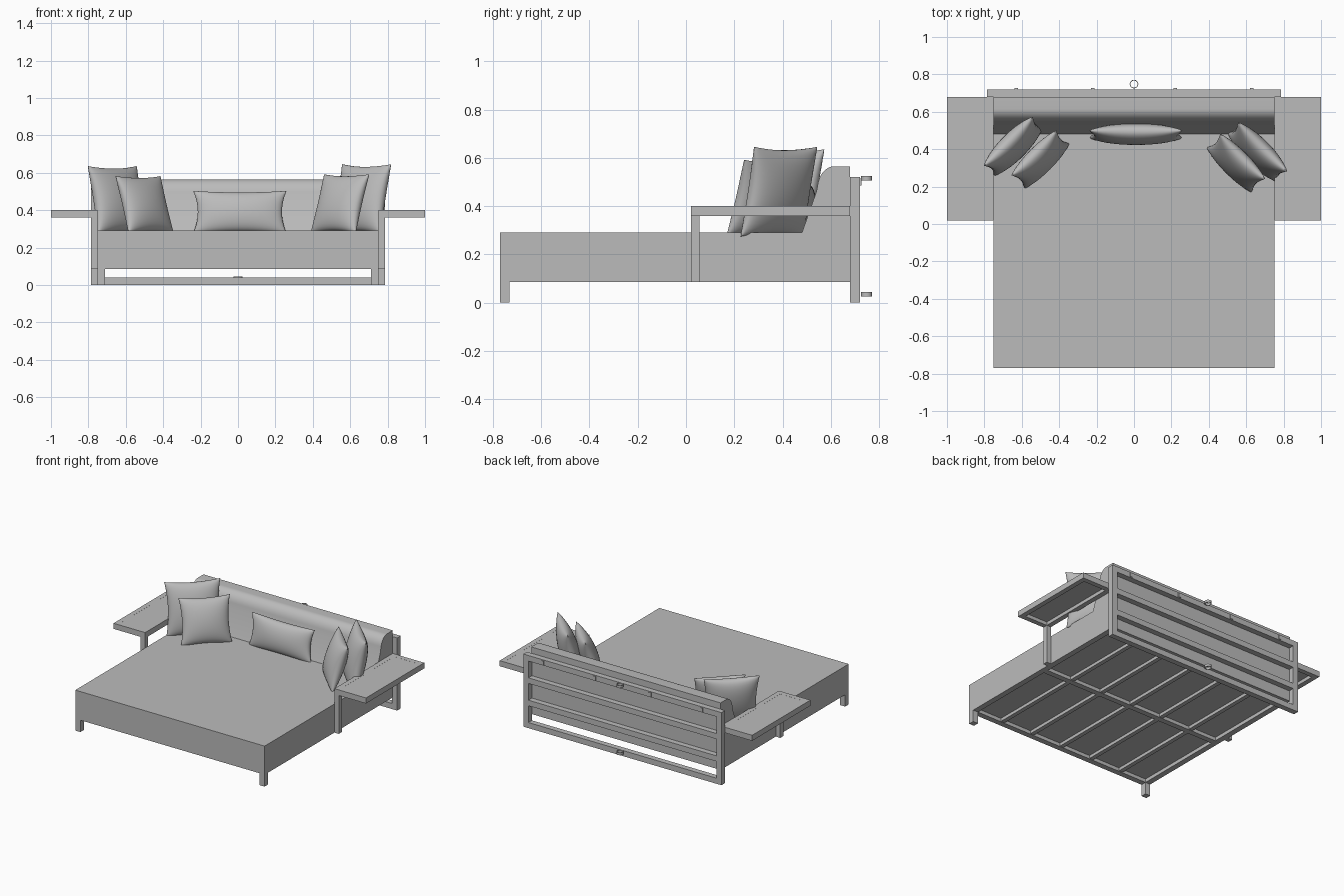
import bpy, bmesh, math
from mathutils import Vector

old = bpy.data.objects.get("Cube")
if old:
    bpy.data.objects.remove(old, do_unlink=True)

GREY = (0.5, 0.5, 0.5, 1)
mat = bpy.data.materials.new("plain grey")
mat.use_nodes = True
mat.diffuse_color = GREY
mat.node_tree.nodes["Principled BSDF"].inputs["Base Color"].default_value = GREY


def finish(name, bm, smooth=False):
    bmesh.ops.recalc_face_normals(bm, faces=bm.faces)
    mesh = bpy.data.meshes.new(name)
    bm.to_mesh(mesh)
    bm.free()
    mesh.materials.append(mat)
    ob = bpy.data.objects.new(name, mesh)
    bpy.context.scene.collection.objects.link(ob)
    if smooth:
        bpy.ops.object.select_all(action='DESELECT')
        ob.select_set(True)
        bpy.context.view_layer.objects.active = ob
        bpy.ops.object.shade_smooth_by_angle(angle=math.radians(40))
    return ob


def box(name, x, y, z):
    """Box from (low, high) ranges on each axis."""
    bm = bmesh.new()
    bmesh.ops.create_cube(bm, size=1)
    for v in bm.verts:
        v.co = Vector([r[0] if c < 0 else r[1] for c, r in zip(v.co, (x, y, z))])
    return finish(name, bm)


def span(c, width):
    return (c - width / 2, c + width / 2)


def side_span(s, a, b):
    return tuple(sorted((s * a, s * b)))


def pillow(name, w, h, t, loc, turn, lean, n=20):
    """Plump cushion with pinched edges and pointed corners."""
    bm = bmesh.new()
    bmesh.ops.create_grid(bm, x_segments=n, y_segments=n, size=1)
    back = bmesh.ops.duplicate(bm, geom=bm.verts[:] + bm.edges[:] + bm.faces[:])
    back = {g for g in back["geom"] if isinstance(g, bmesh.types.BMVert)}
    for v in bm.verts:
        u, k = (math.sin(c * math.pi / 2) for c in v.co.xy)
        puff = max(0, (1 - u * u) * (1 - k * k)) ** 0.45 * t / 2
        v.co = (w / 2 * u * (1 - 0.1 * (1 - k * k)),
                puff if v in back else -puff,
                h / 2 * k * (1 - 0.08 * (1 - u * u)))
    bmesh.ops.remove_doubles(bm, verts=bm.verts, dist=0.0001)
    ob = finish(name, bm, True)
    ob.location = loc
    ob.rotation_euler = (-math.radians(lean), 0, math.radians(turn))


# Mattress and the frame beneath it
FLOOR = 0.085
RAIL = 0.04
box("mattress", (-0.75, 0.75), (-0.77, 0.68), (0.11, 0.29))
for s, side in ((-1, "right"), (1, "left")):
    box(side + "_bed_rail", side_span(s, 0.71, 0.75), (-0.77, 0.68), (FLOOR, 0.11))
    box(side + "_front_leg", side_span(s, 0.71, 0.75), (-0.77, -0.73), (0, FLOOR))
for y, name in ((-0.75, "front"), (-0.045, "middle"), (0.66, "back")):
    box(name + "_bed_rail", (-0.71, 0.71), span(y, RAIL), (FLOOR, 0.11))
for i in range(5):
    box("bed_slat", span((i - 2) * 0.25, 0.03), (-0.73, 0.64), (FLOOR + 0.003, 0.11))

# Back frame: posts, four rails, small hinge plates and two rings
for s, side in ((-1, "right"), (1, "left")):
    box(side + "_back_post", side_span(s, 0.745, 0.785), (0.68, 0.72), (0, 0.52))
for i in range(4):
    box("back_rail", (-0.745, 0.745), (0.68, 0.72), (i * 0.16, i * 0.16 + RAIL))
for x in (-0.63, -0.22, 0.22, 0.63):
    box("hinge_plate", span(x, 0.02), (0.72, 0.726), (0.485, 0.515))
for z in (0.035, 0.515):
    bm = bmesh.new()
    rings = []
    for r, dz in ((0.023, -1), (0.023, 1), (0.019, 1), (0.019, -1)):
        rings.append([bm.verts.new((r * math.cos(a * math.pi / 12),
                                    0.748 + r * math.sin(a * math.pi / 12),
                                    z + dz * 0.009)) for a in range(24)])
    for j in range(4):
        p, q = rings[j], rings[(j + 1) % 4]
        for a in range(24):
            b = (a + 1) % 24
            bm.faces.new((p[a], p[b], q[b], q[a]))
    finish("back_ring", bm, True)

# Rounded backrest bolster, extruded across the bed
profile = [(0.68, 0.29), (0.48, 0.29), (0.54, 0.46)]
for i in range(11):
    a = math.radians(165 - i * 7.5)
    profile.append((0.615 + 0.07 * math.cos(a), 0.475 + 0.09 * math.sin(a)))
profile.append((0.68, 0.565))
bm = bmesh.new()
ends = [[bm.verts.new((x, y, z)) for y, z in profile] for x in (-0.75, 0.75)]
for e in ends:
    bm.faces.new(e)
for i in range(len(profile)):
    j = (i + 1) % len(profile)
    bm.faces.new((ends[0][i], ends[0][j], ends[1][j], ends[1][i]))
finish("backrest", bm, True)

# Side tables with a rim, a thin recessed top and one leg each
TOP = (0.36, 0.40)
for s, side in ((-1, "right"), (1, "left")):
    for a, b in ((0.75, 0.785), (0.965, 1.0)):
        box(side + "_table_side_rim", side_span(s, a, b), (0.02, 0.68), TOP)
    for a, b in ((0.02, 0.055), (0.645, 0.68)):
        box(side + "_table_end_rim", side_span(s, 0.785, 0.965), (a, b), TOP)
    box(side + "_table_top", side_span(s, 0.785, 0.965), (0.055, 0.645), (0.385, 0.3995))
    box(side + "_table_leg", side_span(s, 0.75, 0.785), (0.02, 0.055), (FLOOR, 0.36))

# Cushions
pillow("right_large_cushion", 0.37, 0.37, 0.13, (-0.645, 0.415, 0.455), 45, 12)
pillow("right_small_cushion", 0.34, 0.32, 0.12, (-0.5, 0.345, 0.43), 45, 18)
pillow("left_large_cushion", 0.37, 0.38, 0.13, (0.66, 0.385, 0.46), -45, 12)
pillow("left_small_cushion", 0.34, 0.33, 0.12, (0.545, 0.325, 0.435), -45, 18)
pillow("middle_cushion", 0.5, 0.23, 0.11, (0.01, 0.48, 0.39), 0, 10)
